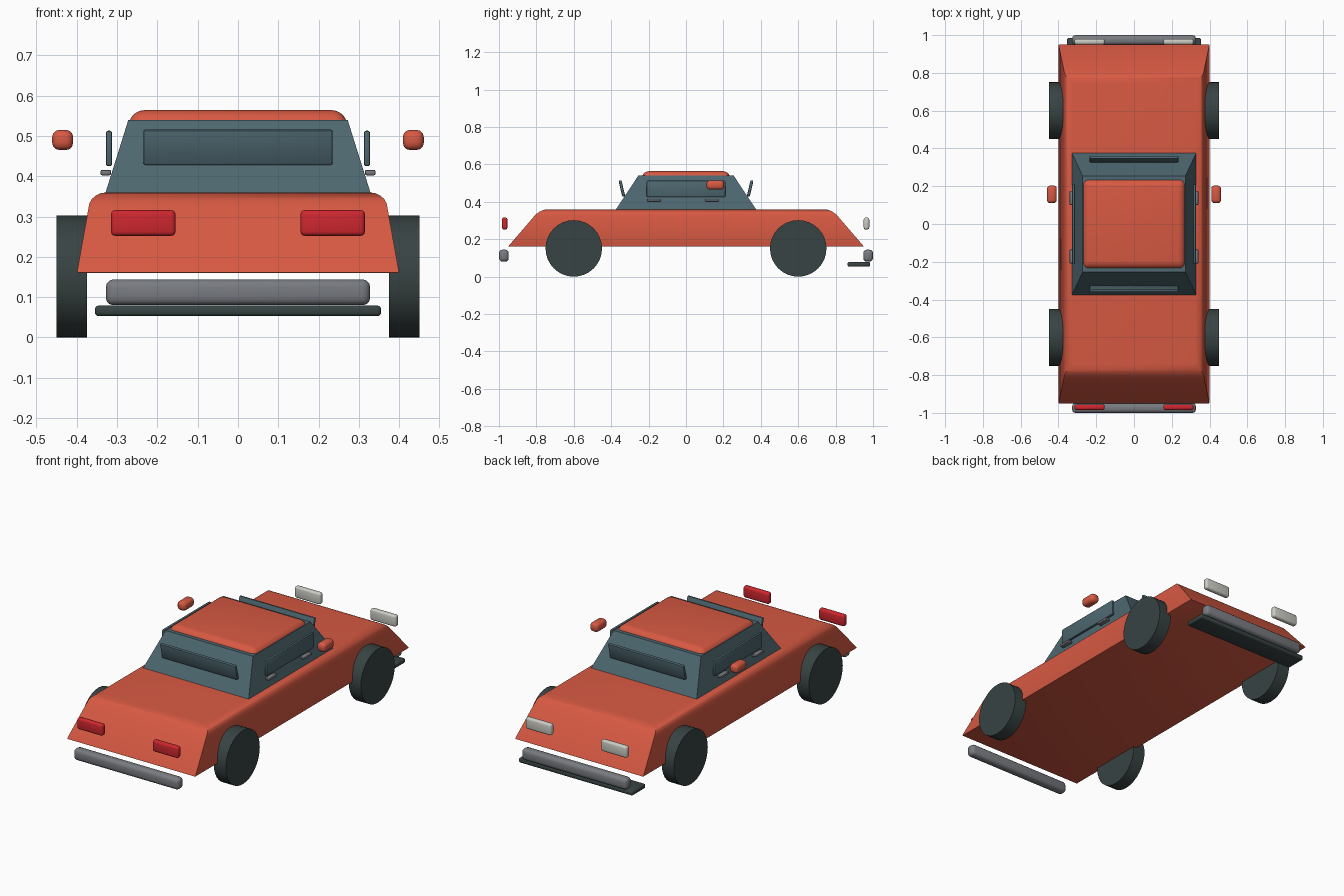
import bpy, bmesh, math
from mathutils import Matrix

cube = bpy.data.objects.get("Cube")
if cube:
    bpy.data.objects.remove(cube, do_unlink=True)


def material(name, rgb):
    m = bpy.data.materials.new(name)
    m.use_nodes = True
    m.diffuse_color = (*rgb, 1)
    bsdf = next(n for n in m.node_tree.nodes if n.type == 'BSDF_PRINCIPLED')
    bsdf.inputs["Base Color"].default_value = (*rgb, 1)
    return m


RED = material("body_red", (0.68, 0.1, 0.055))
TEAL = material("glass_teal", (0.075, 0.135, 0.16))
DARK = material("rubber_dark", (0.04, 0.056, 0.056))
LAMP_RED = material("lamp_red", (0.62, 0.02, 0.028))
LAMP_WHITE = material("lamp_white", (0.6, 0.6, 0.55))
GREY = material("bumper_grey", (0.19, 0.2, 0.22))


def finish(name, bm, mat, smooth=True):
    bmesh.ops.recalc_face_normals(bm, faces=bm.faces[:])
    mesh = bpy.data.meshes.new(name)
    bm.to_mesh(mesh)
    bm.free()
    mesh.materials.append(mat)
    ob = bpy.data.objects.new(name, mesh)
    bpy.context.collection.objects.link(ob)
    if smooth:
        bpy.ops.object.select_all(action='DESELECT')
        ob.select_set(True)
        bpy.context.view_layer.objects.active = ob
        bpy.ops.object.shade_smooth_by_angle(angle=math.radians(35))
    return ob


def bevel(bm, edges, width, segments):
    bmesh.ops.bevel(bm, geom=edges, offset=width, segments=segments,
                    profile=0.5, affect='EDGES', clamp_overlap=True)


def frustum(base, top, z0, z1):
    """Box whose half sizes change from base at z0 to top at z1."""
    bm = bmesh.new()
    bmesh.ops.create_cube(bm, size=2)
    for v in bm.verts:
        hx, hy = top if v.co.z > 0 else base
        v.co = (v.co.x * hx, v.co.y * hy, z1 if v.co.z > 0 else z0)
    return bm


def block(name, center, size, mat, width, segments=3, tilt=0):
    """Rounded box, optionally tilted about x."""
    bm = bmesh.new()
    bmesh.ops.create_cube(bm, size=1)
    bmesh.ops.scale(bm, vec=size, verts=bm.verts[:])
    bevel(bm, bm.edges[:], width, segments)
    bm.transform(Matrix.Translation(center) @ Matrix.Rotation(tilt, 4, 'X'))
    return finish(name, bm, mat)


# Body: tapered hull, rounded around the top and thinly along the sill
bm = frustum((0.4, 0.952), (0.371, 0.785), 0.16, 0.36)
bevel(bm, [e for e in bm.edges if all(v.co.z > 0.35 for v in e.verts)], 0.045, 5)
bevel(bm, [e for e in bm.edges if all(v.co.z < 0.17 for v in e.verts)], 0.006, 2)
finish("body", bm, RED)

# Cabin and roof
finish("cabin", frustum((0.33, 0.378), (0.272, 0.255), 0.355, 0.54), TEAL, False)
bm = frustum((0.272, 0.238), (0.258, 0.222), 0.53, 0.564)
bevel(bm, [e for e in bm.edges if any(v.co.z > 0.55 for v in e.verts)], 0.025, 4)
finish("roof", bm, RED)

# Front and rear window panels, leaning outward at the top
for name, s in (("front", -1), ("rear", 1)):
    block(name + "_window", (0, s * 0.343, 0.472), (0.47, 0.016, 0.088),
          TEAL, 0.005, 2, tilt=-s * 0.23)

# Parts repeated on both sides
for side, s in (("left", 1), ("right", -1)):
    block(side + "_window", (s * 0.32, 0, 0.469), (0.016, 0.42, 0.088), TEAL, 0.006, 2)
    block(side + "_mirror", (s * 0.435, 0.157, 0.49), (0.052, 0.094, 0.05), RED, 0.018)
    block(side + "_tail_lamp", (s * 0.235, -0.97, 0.284), (0.16, 0.03, 0.064), LAMP_RED, 0.011)
    block(side + "_head_lamp", (s * 0.235, 0.965, 0.284), (0.16, 0.03, 0.064), LAMP_WHITE, 0.011)
    for end, y in (("front", -0.172), ("rear", 0.138)):
        block(f"{side}_{end}_handle", (s * 0.328, y, 0.409), (0.027, 0.074, 0.014), GREY, 0.005, 2)
    for end, y in (("front", -0.6), ("rear", 0.6)):
        bm = bmesh.new()
        bmesh.ops.create_cone(bm, cap_ends=True, segments=32, radius1=0.151,
                              radius2=0.151, depth=0.075)
        bm.transform(Matrix.Translation((s * 0.4125, y, 0.151))
                     @ Matrix.Rotation(math.pi / 2, 4, 'Y'))
        finish(f"{side}_{end}_wheel", bm, DARK)

# Bumpers and lower lip
for name, s in (("front", -1), ("rear", 1)):
    block(name + "_bumper", (0, s * 0.974, 0.112), (0.656, 0.052, 0.064), GREY, 0.019)
block("lower_lip", (0, 0.924, 0.066), (0.71, 0.12, 0.026), DARK, 0.009)
